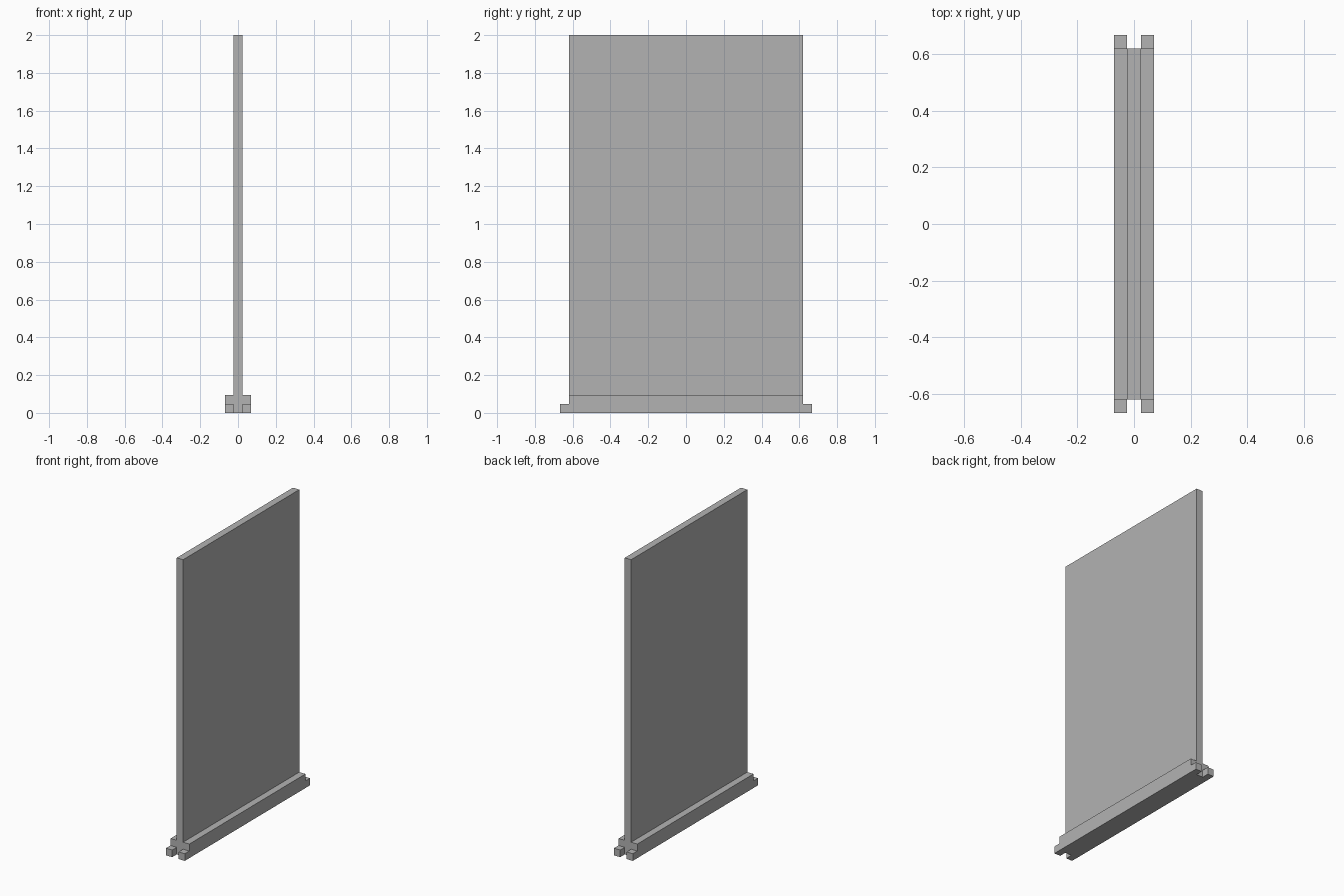
import bpy
import bmesh

cube = bpy.data.objects.get("Cube")
if cube:
    bpy.data.objects.remove(cube, do_unlink=True)

PANEL_X, BASE_X = 0.024, 0.07       # half thicknesses
BODY_Y, TAB_Y = 0.619, 0.667        # half lengths
TAB_Z, BASE_Z, TOP_Z = 0.048, 0.095, 2.0

grey = bpy.data.materials.new("plain grey")
grey.use_nodes = True
colour = (0.45, 0.45, 0.45, 1)
grey.diffuse_color = colour
grey.node_tree.nodes["Principled BSDF"].inputs["Base Color"].default_value = colour


def extrude_profile(name, points, y0, y1):
    """Sweep an XZ outline along y into a closed solid."""
    bm = bmesh.new()
    face = bm.faces.new([bm.verts.new((x, y0, z)) for x, z in points])
    swept = bmesh.ops.extrude_face_region(bm, geom=[face])["geom"]
    verts = [g for g in swept if isinstance(g, bmesh.types.BMVert)]
    bmesh.ops.translate(bm, verts=verts, vec=(0, y1 - y0, 0))
    bmesh.ops.recalc_face_normals(bm, faces=bm.faces[:])
    mesh = bpy.data.meshes.new(name)
    bm.to_mesh(mesh)
    bm.free()
    mesh.materials.append(grey)
    obj = bpy.data.objects.new(name, mesh)
    bpy.context.collection.objects.link(obj)
    return obj


# Upright panel and its foot share one upside-down T outline
half = [(BASE_X, 0), (BASE_X, BASE_Z), (PANEL_X, BASE_Z), (PANEL_X, TOP_Z)]
outline = half + [(-x, z) for x, z in reversed(half)]
extrude_profile("panel_with_foot", outline, -BODY_Y, BODY_Y)

# Four short tabs at the ends of the foot
for side, s in (("left", 1), ("right", -1)):
    tab = [(s * PANEL_X, 0), (s * BASE_X, 0), (s * BASE_X, TAB_Z), (s * PANEL_X, TAB_Z)]
    for end, e in (("front", -1), ("back", 1)):
        extrude_profile(f"{end}_{side}_tab", tab, e * BODY_Y, e * TAB_Y)
